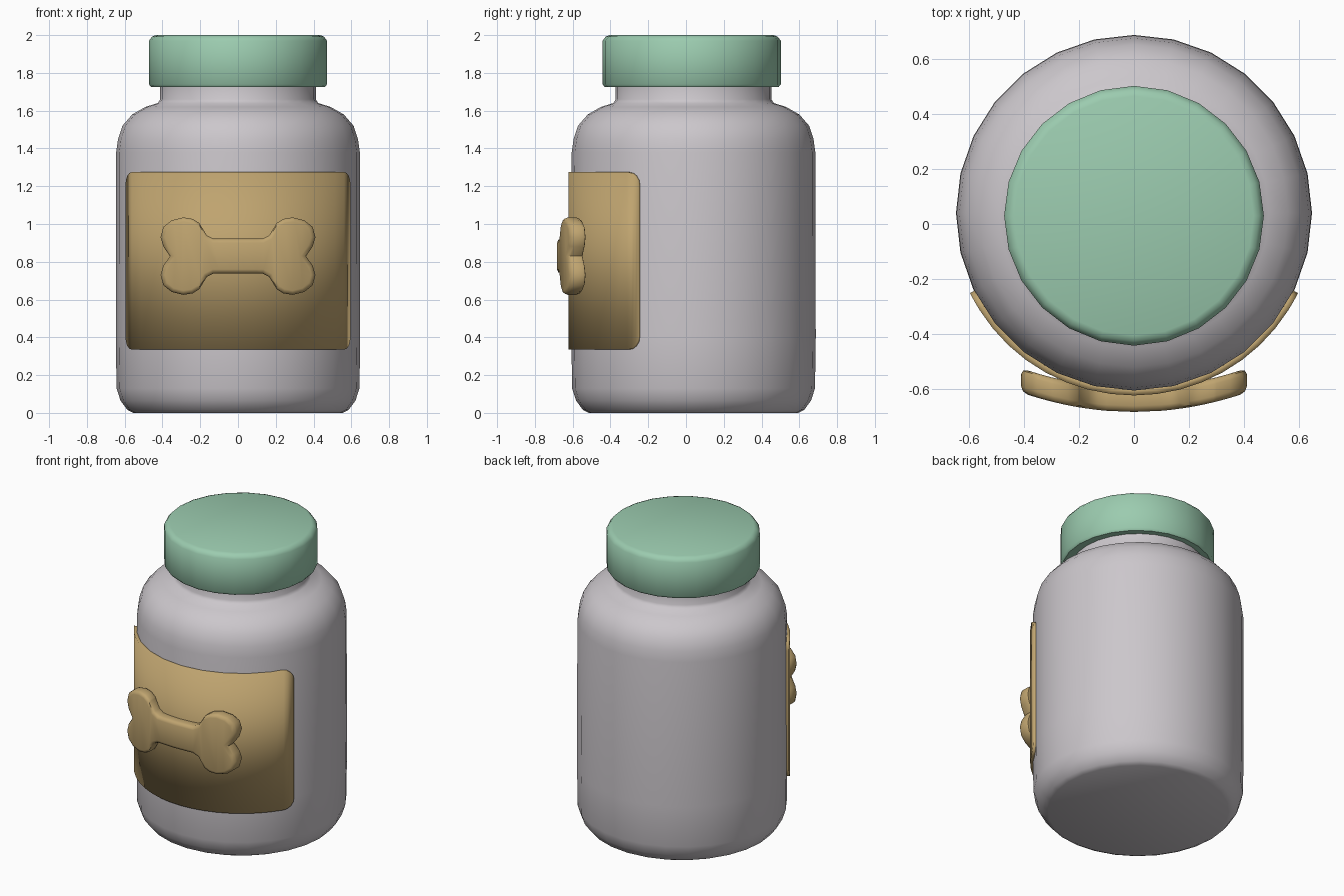
import bpy, bmesh, math

if "Cube" in bpy.data.objects:
    bpy.data.objects.remove(bpy.data.objects["Cube"])

CY = 0.04  # jar axis in y


def material(name, rgb):
    m = bpy.data.materials.new(name)
    m.diffuse_color = (*rgb, 1)
    m.use_nodes = True
    m.node_tree.nodes["Principled BSDF"].inputs["Base Color"].default_value = m.diffuse_color
    return m


GREY = material("pale grey", (0.60, 0.57, 0.60))
GREEN = material("mint green", (0.33, 0.60, 0.43))
TAN = material("label tan", (0.52, 0.37, 0.16))


def finish(bm, name, mat, angle=40):
    bmesh.ops.recalc_face_normals(bm, faces=bm.faces)
    me = bpy.data.meshes.new(name)
    bm.to_mesh(me)
    bm.free()
    me.materials.append(mat)
    ob = bpy.data.objects.new(name, me)
    bpy.context.collection.objects.link(ob)
    bpy.ops.object.select_all(action='DESELECT')
    ob.select_set(True)
    bpy.context.view_layer.objects.active = ob
    bpy.ops.object.shade_smooth_by_angle(angle=math.radians(angle))
    return ob


def lathe(name, profile, sides, cy, mat):
    bm = bmesh.new()
    rings = []
    for r, z in profile:
        rings.append([bm.verts.new((r * math.sin(2 * math.pi * i / sides),
                                    cy - r * math.cos(2 * math.pi * i / sides), z))
                      for i in range(sides)])
    for a, b in zip(rings, rings[1:]):
        for i in range(sides):
            j = (i + 1) % sides
            bm.faces.new((a[i], a[j], b[j], b[i]))
    bm.faces.new(rings[0])
    bm.faces.new(rings[-1])
    return finish(bm, name, mat)


# Jar with rounded base, shoulder and neck
lathe("jar_body", [(0.555, 0), (0.585, 0.015), (0.622, 0.065), (0.643, 0.13), (0.647, 0.4),
                   (0.645, 1.38), (0.635, 1.45), (0.612, 1.52), (0.56, 1.58), (0.49, 1.62),
                   (0.425, 1.64), (0.412, 1.66), (0.412, 1.75)], 28, CY, GREY)

# Lid
lathe("lid", [(0.46, 1.725), (0.472, 1.74), (0.472, 1.97), (0.455, 1.992), (0.435, 2.0)],
      24, 0.03, GREEN)

# Curved label with rounded corners
R, HALF, RC, ZC, H = 0.663, math.radians(64), 0.07, 0.805, 0.47
W = R * HALF
us = [-W + RC * (1 - math.cos(math.pi / 2 * k / 4)) for k in range(5)]
us += [(-W + RC) + (W - RC) * k / 8 for k in range(1, 9)]
us += [-u for u in us[-2::-1]]
bm = bmesh.new()
cols = []
for u in us:
    d = max(0, abs(u) - (W - RC))
    h = H - RC + math.sqrt(max(0, RC * RC - d * d))
    x, y = R * math.sin(u / R), CY - R * math.cos(u / R)
    cols.append([bm.verts.new((x, y, ZC + s * h)) for s in (-1, 1)])
for a, b in zip(cols, cols[1:]):
    bm.faces.new((a[0], b[0], b[1], a[1]))
label = finish(bm, "label", TAN)
sol = label.modifiers.new("thickness", 'SOLIDIFY')
sol.thickness = 0.03
sol.offset = -1

# Raised bone, bent to follow the jar
quarter = [(0.13, 0.092), (0.165, 0.11), (0.205, 0.175), (0.24, 0.197), (0.29, 0.205),
           (0.35, 0.19), (0.395, 0.155), (0.41, 0.10), (0.395, 0.05)]
right = quarter + [(0.36, 0.0)] + [(x, -z) for x, z in quarter[::-1]]
outline = right + [(-x, z) for x, z in right[::-1]]
bm = bmesh.new()
back = bm.faces.new([bm.verts.new((x, -0.595, 0.83 + z)) for x, z in outline])
ext = bmesh.ops.extrude_face_region(bm, geom=[back], use_keep_orig=True)
for v in ext["geom"]:
    if isinstance(v, bmesh.types.BMVert):
        v.co.y = -0.683
rims = [e for e in bm.edges if abs(e.verts[0].co.y - e.verts[1].co.y) < 1e-5]
bmesh.ops.bevel(bm, geom=rims, offset=0.022, segments=2, profile=0.5, affect='EDGES')
for x in (-0.3, -0.2, -0.1, 0, 0.1, 0.2, 0.3):
    bmesh.ops.bisect_plane(bm, geom=bm.verts[:] + bm.edges[:] + bm.faces[:],
                           plane_co=(x, 0, 0), plane_no=(1, 0, 0))
for v in bm.verts:
    v.co.y += 0.42 * v.co.x ** 2
finish(bm, "bone_emblem", TAN, 50)
